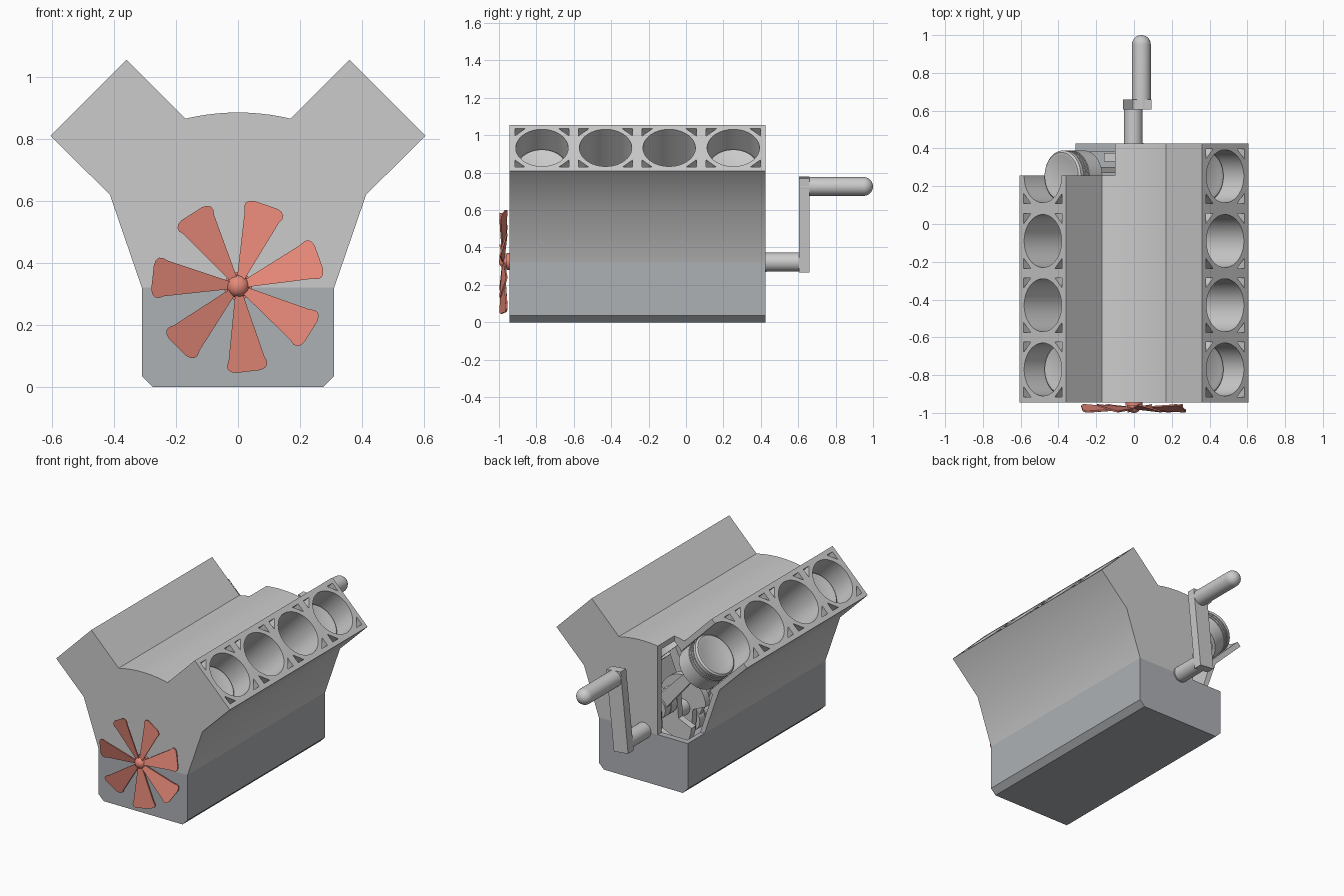
import bpy, bmesh
from math import sin, cos, pi, radians, sqrt
from mathutils import Matrix, Vector

if "Cube" in bpy.data.objects:
    bpy.data.objects.remove(bpy.data.objects["Cube"])

# local (x, y, z) -> world (x, z, y): profiles drawn in the front view, extruded along y
FRONT = Matrix(((1, 0, 0, 0), (0, 0, 1, 0), (0, 1, 0, 0), (0, 0, 0, 1)))
BORES_Y = [-0.77, -0.43, -0.09, 0.253]
CRANK_Z, THROW, ROD = 0.32, 0.10, 0.475
AXIS_Z = 0.45


def at(x=0, y=0, z=0):
    return Matrix.Translation((x, y, z)) @ FRONT


def bank(side, y):
    """Frame of one cylinder: local z runs up the bore, local y is world y."""
    k = sqrt(0.5)
    return Matrix(((k, 0, side * k, 0), (0, 1, 0, y), (-side * k, 0, k, AXIS_Z), (0, 0, 0, 1)))


def prism(bm, pts, a, b, M=FRONT):
    lo = [bm.verts.new(M @ Vector((x, y, a))) for x, y in pts]
    hi = [bm.verts.new(M @ Vector((x, y, b))) for x, y in pts]
    n = len(pts)
    bm.faces.new(lo)
    bm.faces.new(hi[::-1])
    for i in range(n):
        j = (i + 1) % n
        bm.faces.new((lo[i], hi[i], hi[j], lo[j]))


def lathe(bm, prof, M=FRONT, n=48):
    rings = [[bm.verts.new(M @ Vector((r * cos(2 * pi * i / n), r * sin(2 * pi * i / n), h)))
              for i in range(n)] for r, h in prof]
    bm.faces.new(rings[0])
    bm.faces.new(rings[-1][::-1])
    for p, q in zip(rings, rings[1:]):
        for i in range(n):
            j = (i + 1) % n
            bm.faces.new((p[i], q[i], q[j], p[j]))


def mirrored(half):
    return half + [(-x, y) for x, y in reversed(half) if abs(x) > 1e-6]


def smooth(ob):
    bpy.ops.object.select_all(action='DESELECT')
    ob.select_set(True)
    bpy.context.view_layer.objects.active = ob
    bpy.ops.object.shade_smooth_by_angle(angle=radians(30))


def make(name, bm, color=None, shade=True):
    bmesh.ops.recalc_face_normals(bm, faces=bm.faces[:])
    me = bpy.data.meshes.new(name)
    bm.to_mesh(me)
    bm.free()
    ob = bpy.data.objects.new(name, me)
    bpy.context.collection.objects.link(ob)
    if color:
        mat = bpy.data.materials.new(name + "_paint")
        mat.diffuse_color = (*color, 1)
        mat.use_nodes = True
        mat.node_tree.nodes["Principled BSDF"].inputs["Base Color"].default_value = mat.diffuse_color
        me.materials.append(mat)
    if shade:
        smooth(ob)
    return ob


def carve(ob, bm):
    cutter = make("cutter", bm, shade=False)
    cutter.hide_render = True
    mod = ob.modifiers.new("carve", 'BOOLEAN')
    mod.operation, mod.solver, mod.object = 'DIFFERENCE', 'EXACT', cutter
    bpy.ops.object.select_all(action='DESELECT')
    bpy.context.view_layer.objects.active = ob
    ob.select_set(True)
    bpy.ops.object.modifier_apply(modifier=mod.name)
    bpy.data.objects.remove(cutter)


# engine block: V profile with a shallow arched valley
valley = [(0.17 * (1 - i / 5), 0.865 + 0.02 * (1 - (1 - i / 5) ** 2)) for i in range(6)]
bm = bmesh.new()
prism(bm, mirrored([(0.31, 0.32), (0.413, 0.62), (0.605, 0.81), (0.36, 1.055)] + valley), -0.945, 0.425)
block = make("engine_block", bm, shade=False)

# crankcase hollow
bm = bmesh.new()
prism(bm, mirrored([(0.28, 0.25), (0.28, 0.32), (0.365, 0.58), (0.1, 0.845)]), -0.905, 0.385)
carve(block, bm)

# bores and triangular coolant holes
bm = bmesh.new()
for side in (-1, 1):
    for y in BORES_Y:
        M = bank(side, y)
        lathe(bm, [(0.14, 0.25), (0.14, 0.8)], M, 64)
        for sx in (-1, 1):
            for sy in (-1, 1):
                prism(bm, [(sx * 0.145, sy * 0.145), (sx * 0.09, sy * 0.145), (sx * 0.145, sy * 0.09)],
                      0.44, 0.8, M)
carve(block, bm)

# cutaway at the rear left corner
bm = bmesh.new()
prism(bm, [(-1, 0), (-0.1, 0), (-0.1, 2), (-1, 2)], 0.258, 1)
carve(block, bm)
smooth(block)

# oil pan
bm = bmesh.new()
prism(bm, mirrored([(0.275, 0), (0.31, 0.035), (0.31, 0.32)]), -0.945, 0.425)
pan = make("oil_pan", bm, (0.42, 0.44, 0.46), False)
bm = bmesh.new()
prism(bm, mirrored([(0.28, 0.03), (0.28, 0.5)]), -0.905, 0.385)
carve(pan, bm)
smooth(pan)

# crankshaft: main journals, webs with counterweights, pins
bm = bmesh.new()
edges = [-0.93] + [y + d for y in BORES_Y for d in (-0.1, 0.1)] + [0.43]
for a, b in zip(edges[::2], edges[1::2]):
    lathe(bm, [(0.05, a), (0.05, b)], at(z=CRANK_Z))
for i, y in enumerate(BORES_Y):
    s = 1 if i in (0, 3) else -1
    arc = [(0.16 * cos(t * pi / 16), -0.04 - 0.16 * sin(t * pi / 16)) for t in range(9)]
    web = mirrored([(0.03, 0.165), (0.06, 0.14), (0.07, 0.0)] + arc[:-1] + [(0, -0.2)])
    for d in (-0.1, 0.1):
        prism(bm, [(x, s * z) for x, z in web], y + d - 0.022, y + d + 0.022, at(z=CRANK_Z))
    lathe(bm, [(0.05, y - 0.1), (0.05, y + 0.1)], at(z=CRANK_Z + s * THROW))
make("crankshaft", bm)

# pistons and connecting rods
for side, label in ((-1, "left"), (1, "right")):
    for i, y in enumerate(BORES_Y):
        pin = Vector((0, CRANK_Z + THROW * (1 if i in (0, 3) else -1)))
        drop = (pin.y - AXIS_Z) * sqrt(0.5)
        wrist_h = drop + sqrt(ROD ** 2 - drop ** 2)
        w3 = bank(side, y) @ Vector((0, 0, wrist_h))
        wrist = Vector((w3.x, w3.z))
        prof = [(0.1, 0.085), (0.112, 0.09), (0.126, 0.09), (0.136, 0.08)]
        for g in (0.06, 0.042, 0.024):
            prof += [(0.136, g), (0.13, g), (0.13, g - 0.007), (0.136, g - 0.007)]
        prof += [(0.136, -0.08), (0.115, -0.08), (0.115, 0.05)]
        bm = bmesh.new()
        lathe(bm, prof, bank(side, y) @ Matrix.Translation((0, 0, wrist_h)), 64)
        make(f"piston_{label}_{i + 1}", bm)

        bm = bmesh.new()
        yr = y - side * 0.032
        d = (wrist - pin).normalized()
        n = Vector((-d.y, d.x))
        quad = [pin + n * 0.045, pin - n * 0.045, wrist - n * 0.025, wrist + n * 0.025]
        prism(bm, quad, yr - 0.016, yr + 0.016)
        lathe(bm, [(0.075, yr - 0.028), (0.075, yr + 0.028)], at(pin.x, 0, pin.y))
        lathe(bm, [(0.045, yr - 0.028), (0.045, yr + 0.028)], at(wrist.x, 0, wrist.y))
        lathe(bm, [(0.025, y - 0.118), (0.025, y + 0.118)], at(wrist.x, 0, wrist.y))
        make(f"connecting_rod_{label}_{i + 1}", bm)

# hand crank: shaft, arm, rounded grip
bm = bmesh.new()
lathe(bm, [(0.05, 0.38), (0.05, 0.64)], at(-0.004, 0, 0.322))
make("crank_handle_shaft", bm)
bm = bmesh.new()
tilt = at(-0.004, 0, 0.322) @ Matrix.Rotation(-0.104, 4, 'Z')
prism(bm, [(-0.05, -0.05), (0.05, -0.05), (0.05, 0.455), (-0.05, 0.455)], 0.605, 0.66, tilt)
make("crank_handle_arm", bm)
bm = bmesh.new()
dome = [(0.05 * cos(t * pi / 20), 0.95 + 0.05 * sin(t * pi / 20)) for t in range(10)]
lathe(bm, [(0.05, 0.61)] + dome + [(0.002, 1.0)], at(0.039, 0, 0.726))
make("crank_handle_grip", bm)

# fan: round hub and seven pitched blades
bm = bmesh.new()
lathe(bm, [(0.045, -0.96), (0.045, -0.93)], at(z=0.325), 32)
ball = [(0.036 * sin(t * pi / 16) + 0.001, -0.964 - 0.036 * cos(t * pi / 16)) for t in range(17)]
lathe(bm, ball, at(z=0.325), 32)
half = [(0.025, 0.012), (0.235, 0.058), (0.25, 0.065), (0.263, 0.064), (0.272, 0.055), (0.277, 0.04)]
outline = half + [(r, -t) for r, t in reversed(half)]
pitch = Matrix.Identity(4)
pitch[2][1] = 0.28
for i in range(7):
    M = at(0, -0.976, 0.325) @ Matrix.Rotation(radians(71) - i * 2 * pi / 7, 4, 'Z') @ pitch
    prism(bm, outline, -0.004, 0.004, M)
make("fan", bm, (0.8, 0.25, 0.19))
